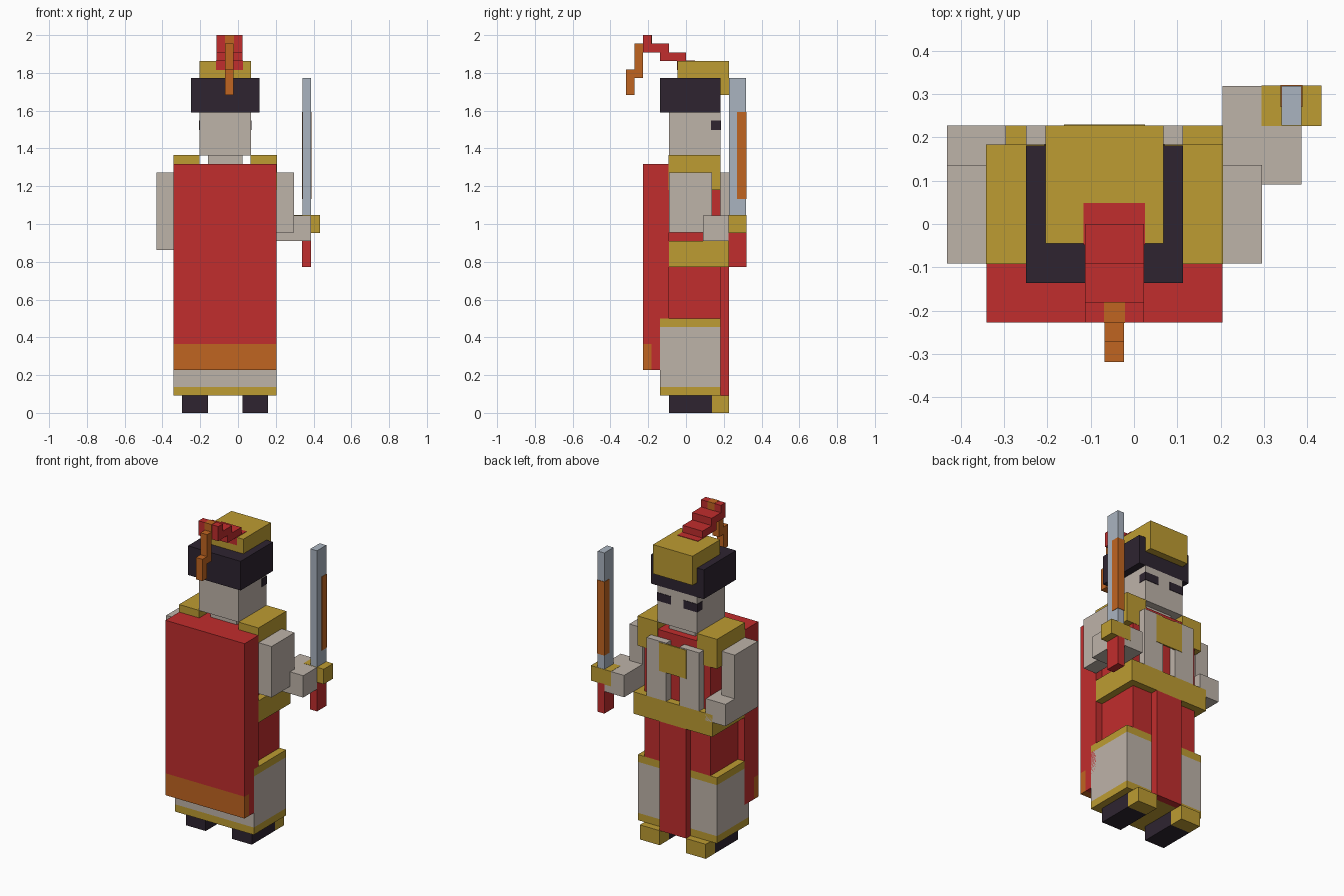
import bpy
import bmesh
from mathutils import Vector

cube = bpy.data.objects.get("Cube")
if cube:
    bpy.data.objects.remove(cube, do_unlink=True)

U = 1 / 22                            # size of one block
OFFSET = Vector((-1.5, 0, 0))         # body axis sits left of the centre
SKIN = 0.06                           # lift of painted plates, in blocks


def srgb(c):
    c /= 255
    return c / 12.92 if c <= 0.04045 else ((c + 0.055) / 1.055) ** 2.4


def material(name, *rgb):
    m = bpy.data.materials.new(name)
    m.use_nodes = True
    color = tuple(srgb(c) for c in rgb) + (1,)
    m.diffuse_color = color
    bsdf = m.node_tree.nodes["Principled BSDF"]
    bsdf.inputs["Base Color"].default_value = color
    bsdf.inputs["Roughness"].default_value = 0.9
    return m


RED = material("red_cloth", 193, 45, 45)
GOLD = material("gold", 189, 156, 50)
PALE = material("pale_stone", 190, 179, 169)
DARK = material("dark_hair", 46, 36, 48)
ORANGE = material("orange_trim", 192, 101, 33)
STEEL = material("steel", 170, 180, 192)


def box(name, mat, x, y, z, grow=0.0):
    """Box between block coordinates; grow lifts it clear of flush faces."""
    lo = Vector((x[0], y[0], z[0])) - Vector((grow,) * 3)
    hi = Vector((x[1], y[1], z[1])) + Vector((grow,) * 3)
    bm = bmesh.new()
    bmesh.ops.create_cube(bm, size=1)
    for v in bm.verts:
        v.co = ((lo + hi) / 2 + v.co * (hi - lo) + OFFSET) * U
    mesh = bpy.data.meshes.new(name)
    bm.to_mesh(mesh)
    bm.free()
    mesh.materials.append(mat)
    obj = bpy.data.objects.new(name, mesh)
    bpy.context.collection.objects.link(obj)
    return obj


def pair(name, mat, x, y, z, grow=0.0):
    """A box on the left (+x) and its mirror on the right."""
    box("left_" + name, mat, x, y, z, grow)
    box("right_" + name, mat, (-x[1], -x[0]), y, z, grow)


# Shoes
pair("shoe", DARK, (2, 5), (-2, 3), (0, 2))
pair("toe_cap", GOLD, (2, 5), (3, 5), (0, 2))

# Skirt with gold bands
wide = (-6, 6)
for name, mat, z in (("skirt_hem", GOLD, (2, 3)), ("skirt", PALE, (3, 10)),
                     ("skirt_top_band", GOLD, (10, 11))):
    box(name, mat, wide, (-3, 4), z)

# Robe, belt and chest
box("robe", RED, (-5, 5), (-2, 4), (11, 17))
box("tabard", RED, (-2, 2), (4, 5), (2, 17))
box("belt", GOLD, wide, (-2, 5), (17, 20))
box("chest", RED, (-5, 5), (-2, 4), (20, 29))
pair("chest_strap", PALE, (1, 4), (4, 5), (20, 28))
box("chest_emblem", GOLD, (-2, 2), (4.9, 5), (24, 27.8), SKIN)
pair("shoulder_pad", GOLD, (3, 6), (-2, 4), (26, 30), 0.03)

# Cape
box("cape", RED, wide, (-5, -2), (8, 29))
box("cape_lower_lining", RED, wide, (-4, -2), (5, 8))
box("cape_hem", ORANGE, wide, (-5, -4), (5, 8))

# Arms
pair("upper_arm", PALE, (6, 8), (-2, 3), (21, 28))
box("right_forearm", PALE, (-8, -5), (-2, 5), (19, 22))
box("left_forearm", PALE, (6, 10), (2, 7), (20, 23))

# Sword
box("sword_guard", GOLD, (8, 11), (5, 7), (21, 23), 0.03)
box("sword_handle", RED, (9, 10), (5, 7), (17, 21), 0.03)
box("sword_blade", STEEL, (9, 10), (5, 7), (23, 39))
box("blade_inlay", ORANGE, (9, 10), (6, 7), (25, 35), SKIN)

# Head
box("neck", PALE, (-2, 2), (-1, 3), (29, 30))
box("head", PALE, (-3, 3), (-2, 4), (30, 35))
pair("eye", DARK, (1, 3), (3, 4), (33, 34), SKIN)
box("hair", DARK, (-4, 4), (-3, 4), (35, 39))
box("cap", GOLD, (-3, 3), (-1, 5), (37, 41))

# Plume: red steps rising back, then an orange tip hanging down
plume = (-1, 2)
tip = (0, 1)
box("plume_base", RED, plume, (-1, 1), (40, 41), SKIN)
box("plume_step_low", RED, plume, (-3, 0), (41, 42))
box("plume_step_middle", RED, plume, (-5, -2), (42, 43))
box("plume_step_top", RED, plume, (-5, -4), (43, 44))
box("plume_stripe", ORANGE, tip, (-5, -4), (42, 44), 0.03)
box("plume_tip_upper", ORANGE, tip, (-6, -5), (39, 43))
box("plume_tip_lower", ORANGE, tip, (-7, -6), (37, 40))
